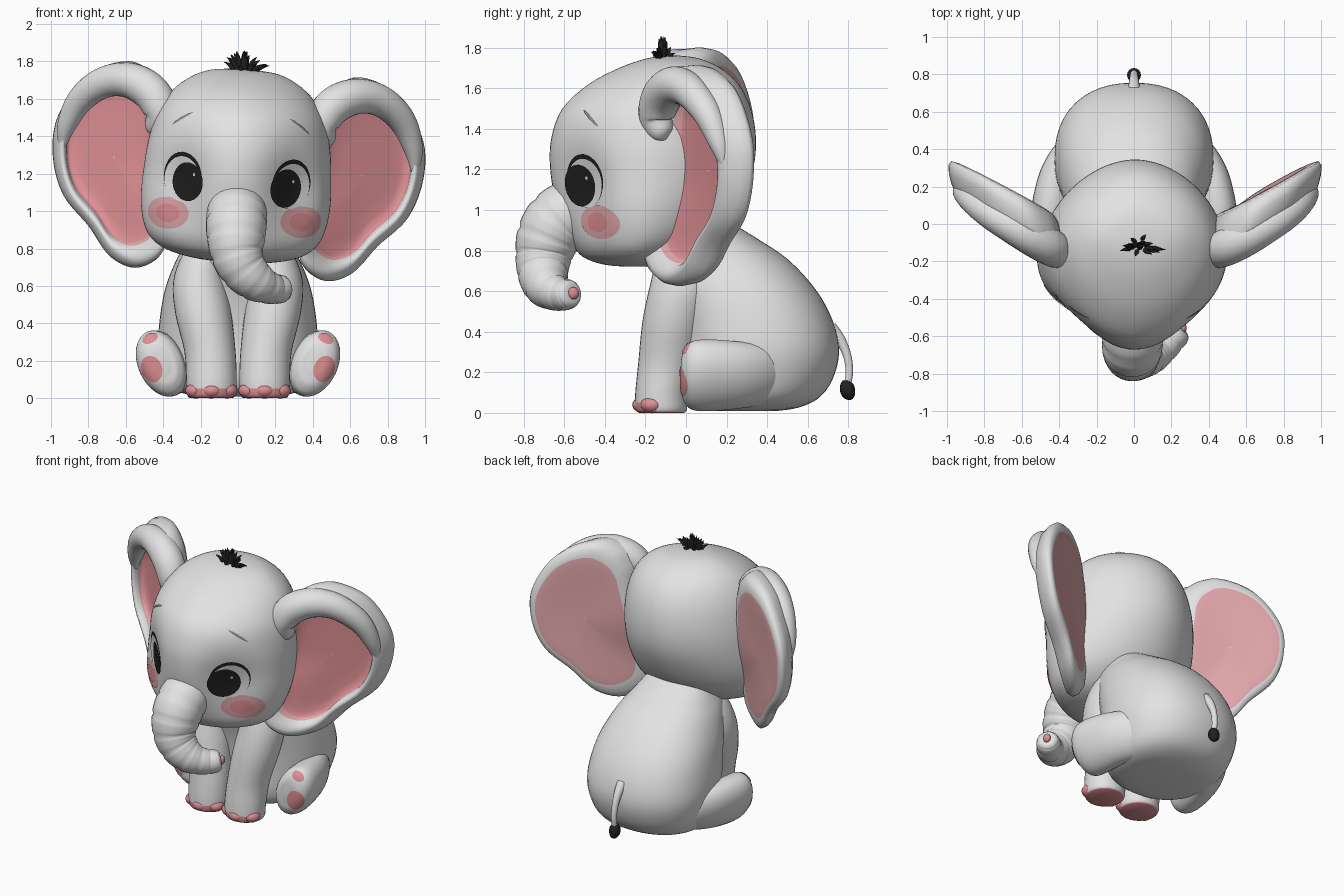
import bpy, bmesh, math, random
from mathutils import Vector, Matrix
from mathutils.bvhtree import BVHTree

if "Cube" in bpy.data.objects:
    bpy.data.objects.remove(bpy.data.objects["Cube"])

random.seed(4)


def mat(name, r, g, b):
    m = bpy.data.materials.new(name)
    m.diffuse_color = (r, g, b, 1)
    m.use_nodes = True
    m.node_tree.nodes["Principled BSDF"].inputs["Base Color"].default_value = m.diffuse_color
    return m


GREY = mat("grey_skin", .77, .77, .77)
PINK = mat("pink", .72, .275, .295)
BLUSH = mat("light_pink", .76, .39, .41)
BLACK = mat("black", .015, .015, .015)
WHITE = mat("eye_white", .88, .88, .88)
BROW = mat("brow_grey", .25, .25, .25)

# The head group leans slightly to one side
LEAN = Matrix.Translation((0, 0, 1.24)) @ Matrix.Rotation(math.radians(4), 4, 'Y') @ Matrix.Translation((0, 0, -1.24))


def make(name, verts, faces, mats, rule=None, lean=False):
    me = bpy.data.meshes.new(name)
    me.from_pydata(verts, [], faces)
    bm = bmesh.new()
    bm.from_mesh(me)
    bmesh.ops.recalc_face_normals(bm, faces=bm.faces)
    bm.to_mesh(me)
    bm.free()
    for m in mats:
        me.materials.append(m)
    for p in me.polygons:
        p.use_smooth = True
        if rule:
            p.material_index = rule(p)
    if lean:
        me.transform(LEAN)
    ob = bpy.data.objects.new(name, me)
    bpy.context.collection.objects.link(ob)
    return ob


def smooth_rows(rows, steps):
    """Catmull-Rom interpolation of rows of numbers."""
    out = []
    for i in range(len(rows) - 1):
        a, b, c, d = (rows[max(0, min(len(rows) - 1, i + k))] for k in (-1, 0, 1, 2))
        for s in range(steps):
            t = s / steps
            out.append([.5 * (2 * q + (r - p) * t + (2 * p - 5 * q + 4 * r - s4) * t * t
                              + (3 * q - p - 3 * r + s4) * t ** 3) for p, q, r, s4 in zip(a, b, c, d)])
    return out + [list(rows[-1])]


def skin(rings):
    n = len(rings[0])
    verts = [v for r in rings for v in r]
    faces = [(i * n + j, i * n + (j + 1) % n, (i + 1) * n + (j + 1) % n, (i + 1) * n + j)
             for i in range(len(rings) - 1) for j in range(n)]
    faces += [tuple(range(n)), tuple(range(len(verts) - n, len(verts)))]
    return verts, faces


def loft(rows, n=40, power=2.0, steps=4):
    """Stacked horizontal rings; rows are z, centre x, front y, back y, half width."""
    rings = []
    for z, cx, y0, y1, rx in smooth_rows(rows, steps):
        ring = []
        for j in range(n):
            a = 2 * math.pi * j / n
            c, s = math.cos(a), math.sin(a)
            e = 2 / power
            ring.append((cx + rx * math.copysign(abs(c) ** e, c),
                         (y0 + y1) / 2 + (y1 - y0) / 2 * math.copysign(abs(s) ** e, s), z))
        rings.append(ring)
    return skin(rings)


def tube(rows, n=24, steps=6, side=(1, 0, 0), tall=1.0, ripple=0.0):
    """Round tube along x, y, z, radius rows."""
    pts = smooth_rows(rows, steps)
    side = Vector(side)
    rings = []
    for i, p in enumerate(pts):
        t = (Vector(pts[min(i + 1, len(pts) - 1)][:3]) - Vector(pts[max(i - 1, 0)][:3])).normalized()
        side = (side - t * side.dot(t)).normalized()
        up = t.cross(side)
        r = p[3] * (1 - ripple * (i % 6 == 0))
        rings.append([Vector(p[:3]) + r * (side * math.cos(a) + up * tall * math.sin(a))
                      for a in (2 * math.pi * j / n for j in range(n))])
    return skin(rings)


def blob(name, loc, size, m, lean=False):
    rows = [(math.cos(math.pi * i / 10), math.sin(math.pi * i / 10) + 1e-3) for i in range(11)]
    v, f = skin([[(loc[0] + size[0] * s * math.cos(k * math.pi / 10), loc[1] + size[1] * s * math.sin(k * math.pi / 10),
                   loc[2] + size[2] * c) for k in range(20)] for c, s in rows])
    return make(name, v, f, [m], lean=lean)


def patch(name, geo, x, z, w, h, m, off, tilt=0, lean=True):
    """Thin painted oval laid on a surface, found by looking at it from the front."""
    tree = BVHTree.FromPolygons([Vector(v) for v in geo[0]], geo[1])
    c, nrm, _, _ = tree.ray_cast(Vector((x, -3, z)), Vector((0, 1, 0)))
    if nrm.y > 0:
        nrm = -nrm
    u = Vector((0, 0, 1)).cross(nrm).normalized()
    v = nrm.cross(u)
    rings = []
    for k in range(7):
        ring = []
        for j in range(28):
            a = 2 * math.pi * j / 28
            p, q = w * math.cos(a), h * math.sin(a)
            p, q = p * math.cos(tilt) - q * math.sin(tilt), p * math.sin(tilt) + q * math.cos(tilt)
            s = max(1 - k / 6, .01)
            o = c + (u * p + v * q) * s
            hit = tree.ray_cast(o + nrm * .2, -nrm)[0] or o
            ring.append(hit + nrm * off)
        rings.append(ring)
    verts, faces = skin(rings)
    make(name, verts, faces[:-2] + faces[-1:], [m], lean=lean)


# Head, with shallow eye sockets
verts, faces = loft([(.725, 0, -.33, -.2, .05), (.735, 0, -.42, -.08, .2), (.77, 0, -.51, .02, .35),
                     (.83, 0, -.56, .10, .44), (.92, 0, -.60, .19, .487), (1.05, 0, -.645, .27, .507),
                     (1.2, 0, -.67, .33, .502), (1.35, 0, -.665, .345, .487), (1.5, 0, -.61, .32, .45),
                     (1.62, 0, -.48, .26, .38), (1.70, 0, -.33, .17, .285), (1.745, 0, -.2, .07, .18),
                     (1.76, 0, -.1, -.03, .04)], n=72, power=1.86)
head = ([(x, y + (.085 * math.exp(-((abs(x) - .31) / .14) ** 2 - ((z - 1.13) / .22) ** 2) if y < -.2 else 0), z)
         for x, y, z in verts], faces)
make("head", *head, [GREY], lean=True)

# Face details
for s, side in ((-1, "left"), (1, "right")):
    patch("eye_rim_" + side, head, s * .283, 1.167, .135, .132, BLACK, .003)
    patch("eye_white_" + side, head, s * .283, 1.153, .126, .122, WHITE, .006)
    patch("iris_" + side, head, s * .254, 1.140, .110, .104, BLACK, .009)
    patch("eye_glint_" + side, head, s * .258 + .035, 1.18, .009, .009, WHITE, .012)
    patch("cheek_" + side, head, s * .36, .965, .145, .085, BLUSH, .004)
    patch("cheek_centre_" + side, head, s * .355, .965, .08, .05, PINK, .008)
    patch("brow_" + side, head, s * .315, 1.475, .075, .008, BROW, .005, tilt=-s * .55)

# Ears: scaled copies of one outline follow a thick-rimmed, hollow section
OUTLINE = smooth_rows([(.42, 1.58), (.48, 1.69), (.62, 1.76), (.83, 1.675), (.975, 1.45), (.99, 1.23), (.92, 1.02),
                       (.77, .86), (.65, .712), (.51, .66), (.386, .73), (.356, .87), (.37, 1.2), (.42, 1.58)], 5)[:-1]
SECTION = [(.01, .03), (.2, .03), (.4, .03), (.6, .03), (.72, .02), (.775, 0), (.80, -.04), (.84, -.085), (.89, -.115),
           (.94, -.11), (.985, -.065), (1, 0), (.98, .06), (.92, .095), (.82, .105), (.72, .105), (.55, .10),
           (.3, .09), (.01, .09)]
for s, side in ((-1, "left"), (1, "right")):
    rings = []
    for t, d in SECTION:
        ring = []
        for u, z in OUTLINE:
            u, z = .66 + (u - .66) * t, 1.24 + (z - 1.24) * t
            if d < 0:
                d *= 1
            front = .85 + .45 / (1 + math.exp(-(z - 1.4) * 14))
            d2 = d * front if d < 0 else d
            fold = .06 * math.exp(-((u - .4) / .22) ** 2) / (1 + math.exp((z - 1.08) * 16))
            ring.append((s * (u + .15 * d2), -.055 + .54 * (u - .4) + .88 * d2 - fold, z))
        rings.append(ring)
    n = len(OUTLINE)
    v, f = skin(rings)
    make("ear_" + side, v, f, [GREY, PINK, BLUSH],
         lambda p: 1 if p.index // n < 5 else 2 if p.index // n in (5, 14, 15, 16, 17) else 0, lean=True)
    # Rolled upper rim that curls into the side of the head
    make("ear_curl_" + side, *tube([(s * .945, .19, 1.28, .02), (s * .93, .165, 1.39, .05), (s * .875, .115, 1.52, .07),
                                    (s * .79, .05, 1.61, .08), (s * .69, -.01, 1.655, .088),
                                    (s * .58, -.07, 1.65, .097), (s * .48, -.12, 1.59, .10),
                                    (s * .43, -.145, 1.49, .088), (s * .455, -.12, 1.41, .06),
                                    (s * .465, -.10, 1.375, .01)], side=(0, 1, 0)), [GREY], lean=True)

# Trunk with folds, curling sideways
trunk = tube([(0, -.46, 1.01, .14), (-.005, -.55, .995, .158), (-.008, -.63, .945, .163), (-.01, -.68, .86, .157),
              (-.005, -.702, .77, .14), (.03, -.705, .69, .126), (.09, -.69, .63, .112), (.15, -.655, .597, .092),
              (.20, -.61, .583, .08), (.24, -.575, .587, .072), (.258, -.56, .59, .05)], n=32, ripple=.05)
make("trunk", *trunk, [GREY])
blob("nostril", (.262, -.556, .59), (.02, .028, .03), PINK)

# Hair tuft of curved spikes
for i in range(24):
    a = random.uniform(0, 2 * math.pi)
    out = random.uniform(.1, 1)
    bx, by = .025 + .07 * math.cos(a) * out, -.115 + .03 * math.sin(a) * out
    dx, dy, dz = .11 * math.cos(a) * out, .035 * math.sin(a) * out, .125 - .11 * out
    v, f = tube([(bx, by, 1.735, .014), (bx + dx * .45, by + dy * .45, 1.75 + dz * .6, .011),
                 (bx + dx, by + dy, 1.75 + dz, .001)], n=6, steps=3)
    make(f"hair_{i}", v, f, [BLACK])

# Body
make("body", *loft([(.01, 0, .1, .45, .18), (.025, 0, .02, .55, .29), (.07, 0, -.03, .65, .36), (.16, 0, -.05, .72, .40),
                    (.3, 0, -.05, .755, .425), (.45, 0, -.07, .725, .415), (.6, 0, -.11, .645, .385),
                    (.75, 0, -.17, .51, .325), (.86, 0, -.2, .35, .26), (1, 0, -.2, .12, .19)],
                   n=48, power=2.25), [GREY])

for s, side in ((-1, "left"), (1, "right")):
    # Front legs with pink soles and toes
    x = s * .142
    v, f = loft([(0, x, -.23, -.01, .115), (.02, x, -.25, .005, .13), (.1, x, -.25, .01, .135),
                 (.25, s * .15, -.235, .05, .137), (.45, s * .185, -.215, .1, .15), (.62, s * .205, -.18, .14, .142),
                 (.76, s * .19, -.14, .14, .11), (.85, s * .17, -.08, .1, .05)], n=32)
    make("front_leg_" + side, v, f, [GREY, PINK],
         lambda p: int(p.center.z < .004 or (p.center.z < .05 and p.center.y < -.14)))
    for k in (-1, 0, 1):
        blob(f"front_toe_{side}_{k + 2}", (x + k * .083, -.207 + .04 * abs(k), .04), (.057, .058, .042), PINK)
    # Hind legs with sole pads
    hind = tube([(s * .415, -.025, .185, .04), (s * .415, -.013, .185, .085), (s * .413, .03, .185, .118),
                 (s * .405, .12, .185, .124), (s * .37, .27, .185, .115), (s * .29, .40, .185, .10),
                 (s * .18, .52, .185, .05)], n=32, side=(math.cos(.42), 0, -s * math.sin(.42)), tall=1.5)
    make("hind_leg_" + side, *hind, [GREY])
    patch("sole_pad_" + side, hind, s * .463, .155, .058, .073, PINK, .005, tilt=s * -.3, lean=False)
    patch("toe_pad_" + side, hind, s * .47, .32, .044, .032, PINK, .005, tilt=s * -.5, lean=False)

# Tail
make("tail", *tube([(0, .71, .42, .035), (0, .76, .36, .027), (0, .795, .28, .021), (0, .805, .2, .019),
                    (0, .795, .14, .018)], n=14), [GREY])
make("tail_tuft", *tube([(0, .79, .16, .018), (0, .792, .135, .034), (0, .80, .1, .036), (0, .815, .075, .02),
                         (0, .82, .068, .003)], n=16), [BLACK])
